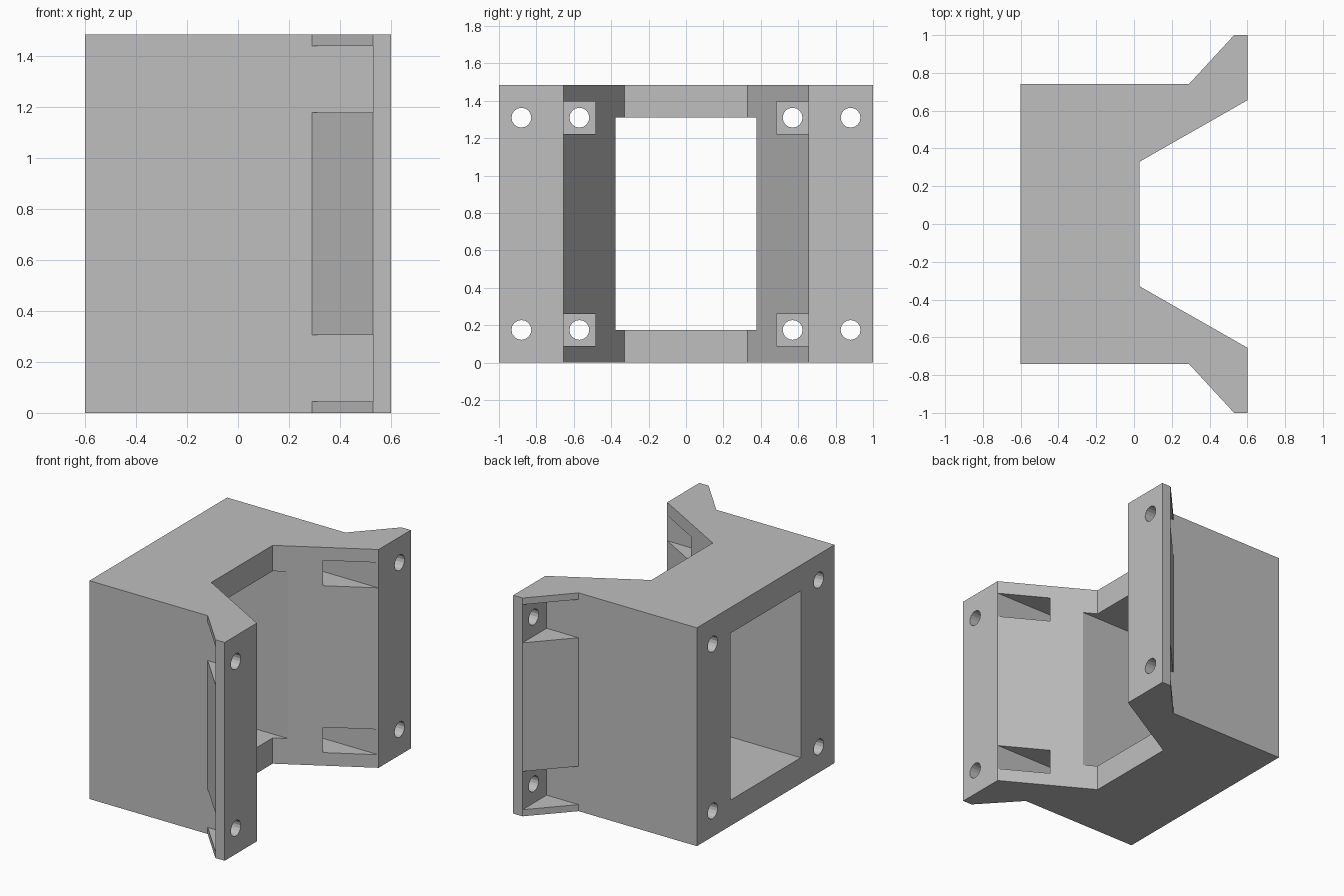
import bpy, bmesh
from mathutils import Matrix, Vector

cube = bpy.data.objects.get("Cube")
if cube:
    bpy.data.objects.remove(cube, do_unlink=True)

HEIGHT = 1.485
LEVELS = (0.175, HEIGHT - 0.175)   # heights of the screw holes
SIDES = (-1, 1)

grey = bpy.data.materials.new("plain grey")
grey.use_nodes = True
color = (0.52, 0.52, 0.52, 1)
grey.diffuse_color = color
grey.node_tree.nodes["Principled BSDF"].inputs["Base Color"].default_value = color


def make_object(name, bm):
    bmesh.ops.recalc_face_normals(bm, faces=bm.faces)
    mesh = bpy.data.meshes.new(name)
    bm.to_mesh(mesh)
    bm.free()
    mesh.materials.append(grey)
    obj = bpy.data.objects.new(name, mesh)
    bpy.context.collection.objects.link(obj)
    return obj


def add_box(bm, low, high):
    low, high = Vector(low), Vector(high)
    matrix = Matrix.Translation((low + high) / 2) @ Matrix.Diagonal((*(high - low), 1))
    bmesh.ops.create_cube(bm, size=1, matrix=matrix)


def add_hole(bm, y, z):
    matrix = Matrix.Translation((0, y, z)) @ Matrix.Rotation(1.5707963, 4, "Y")
    bmesh.ops.create_cone(bm, cap_ends=True, segments=16, radius1=0.053,
                          radius2=0.053, depth=2, matrix=matrix)


def cut(target, name, bm):
    cutter = make_object(name, bm)
    cutter.hide_render = True
    mod = target.modifiers.new(name, "BOOLEAN")
    mod.operation = "DIFFERENCE"
    mod.solver = "EXACT"
    mod.object = cutter
    bpy.context.view_layer.objects.active = target
    bpy.ops.object.modifier_apply(modifier=mod.name)
    bpy.data.objects.remove(cutter, do_unlink=True)


# Bracket body: mirrored plan outline extruded upward
half = [(-0.6, 0.74), (0.29, 0.74), (0.53, 1), (0.6, 1), (0.6, 0.655), (0.03, 0.33)]
outline = half + [(x, -y) for x, y in reversed(half)]
bm = bmesh.new()
face = bm.faces.new([bm.verts.new((x, y, 0)) for x, y in outline])
top = bmesh.ops.extrude_face_region(bm, geom=[face])["geom"]
bmesh.ops.translate(bm, vec=(0, 0, HEIGHT),
                    verts=[v for v in top if isinstance(v, bmesh.types.BMVert)])
bracket = make_object("mounting_bracket", bm)

# Central window through the body
bm = bmesh.new()
add_box(bm, (-1, -0.377, 0.175), (1, 0.377, HEIGHT - 0.175))
cut(bracket, "window_cutter", bm)

# Deep square pockets behind the back plate screws
bm = bmesh.new()
for s in SIDES:
    for z in LEVELS:
        ys = sorted((s * 0.485, s * 0.654))
        add_box(bm, (-0.53, ys[0], z - 0.086), (0.8, ys[1], z + 0.086))
cut(bracket, "pocket_cutter", bm)

# Recesses in the outer gussets behind the flanges
bm = bmesh.new()
for s in SIDES:
    for z in LEVELS:
        ys = sorted((s * 0.741, s * 1.2))
        add_box(bm, (0.2, ys[0], z - 0.13), (0.53, ys[1], z + 0.13))
cut(bracket, "recess_cutter", bm)

# Screw holes through the back plate and the flanges
bm = bmesh.new()
for s in SIDES:
    for z in LEVELS:
        for y in (0.57, 0.88):
            add_hole(bm, s * y, z)
cut(bracket, "hole_cutter", bm)
